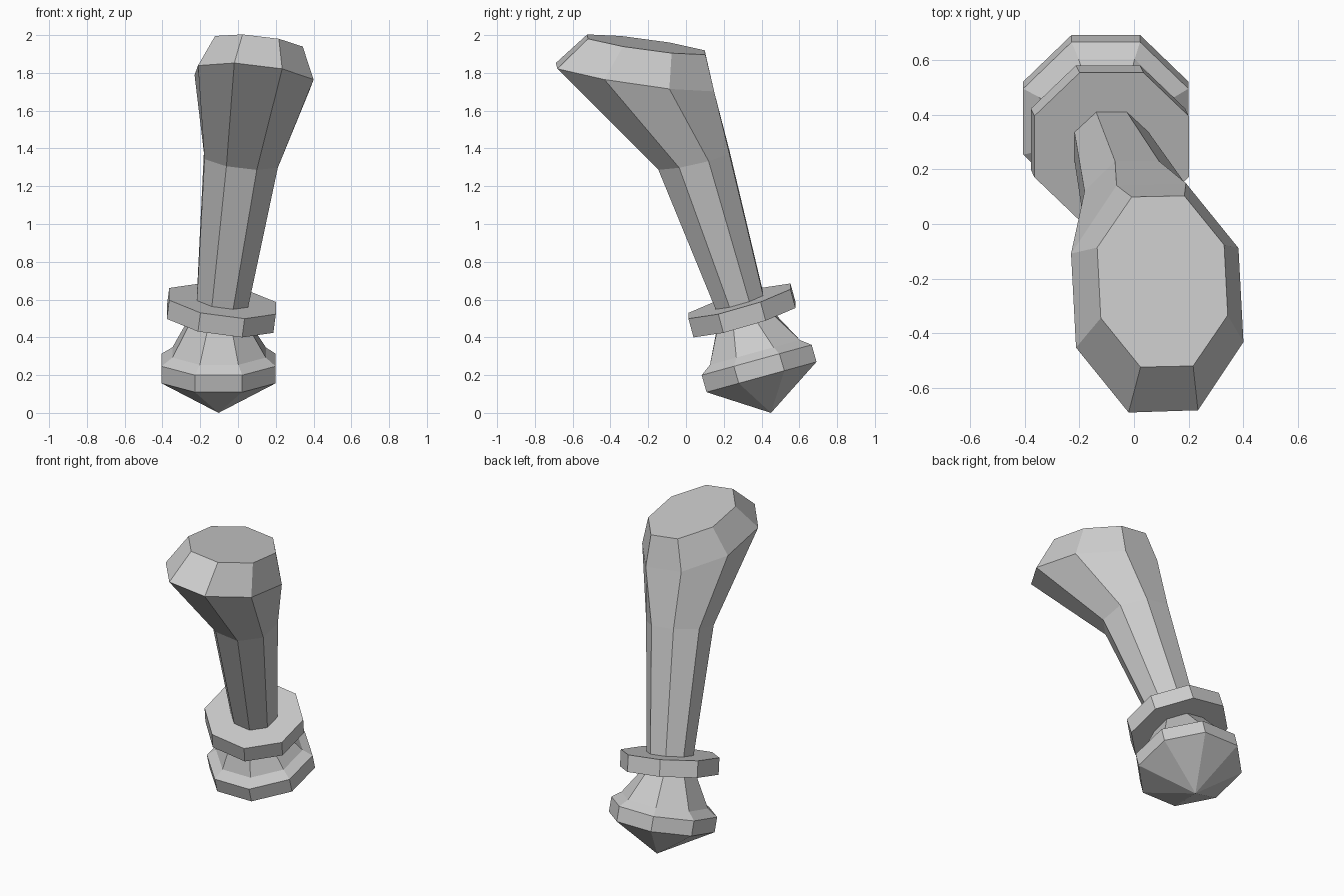
import bpy, bmesh
from math import tan, pi
from mathutils import Vector as V

if "Cube" in bpy.data.objects:
    bpy.data.objects.remove(bpy.data.objects["Cube"])

T = tan(pi / 8)
# unit octagon with flat sides facing the axes
OCT = [(1, -T), (1, T), (T, 1), (-T, 1), (-1, T), (-1, -T), (-T, -1), (T, -1)]


def ring(centre, u, v):
    """Octagon around a centre, spanned by two half-width vectors."""
    return [V(centre) + V(u) * a + V(v) * b for a, b in OCT]


def loft(name, rings, tip=None, cap_start=False, cap_end=False):
    bm = bmesh.new()
    loops = [[bm.verts.new(p) for p in r] for r in rings]
    for lo, hi in zip(loops, loops[1:]):
        for i in range(8):
            j = (i + 1) % 8
            bm.faces.new((lo[i], lo[j], hi[j], hi[i]))
    if tip:
        t = bm.verts.new(tip)
        for i in range(8):
            bm.faces.new((t, loops[0][(i + 1) % 8], loops[0][i]))
    if cap_start:
        bm.faces.new(loops[0][::-1])
    if cap_end:
        bm.faces.new(loops[-1])
    bmesh.ops.recalc_face_normals(bm, faces=bm.faces)
    me = bpy.data.meshes.new(name)
    bm.to_mesh(me)
    bm.free()
    ob = bpy.data.objects.new(name, me)
    bpy.context.collection.objects.link(ob)
    return ob


# tilt directions of the pommel and of the guard
PU, PV = V((1, 0, 0)), V((0, 0.964, 0.266))
GU, GV = V((0.99, 0, -0.13)), V((0, 0.961, 0.277))
guard_low, guard_high = (-0.095, 0.31, 0.493), (-0.082, 0.283, 0.592)

# pointed pommel with band, lip and neck running up to the guard
loft("pommel", [
    ring((-0.103, 0.40, 0.19), PU * 0.302, PV * 0.302),
    ring((-0.103, 0.374, 0.28), PU * 0.302, PV * 0.302),
    ring((-0.10, 0.365, 0.32), PU * 0.247, PV * 0.247),
    ring(guard_low, GU * 0.15, GV * 0.15),
], tip=(-0.103, 0.45, 0.0))

# flat octagonal guard disc
loft("guard", [
    ring(guard_low, GU * 0.285, GV * 0.281),
    ring(guard_high, GU * 0.285, GV * 0.281),
], cap_start=True, cap_end=True)

# flaring grip ending in a bevelled oval head
loft("grip", [
    ring(guard_high, GU * 0.137, GV * 0.131),
    ring((0.015, 0.042, 1.338), (0.194, 0, -0.023), (-0.004, 0.188, 0.042)),
    ring((0.085, -0.27, 1.777), (0.306, 0.01, -0.037), (-0.022, 0.415, -0.06)),
    ring((0.104, -0.21, 1.95), (0.232, 0.005, -0.028), (-0.016, 0.311, -0.042)),
], cap_end=True)
